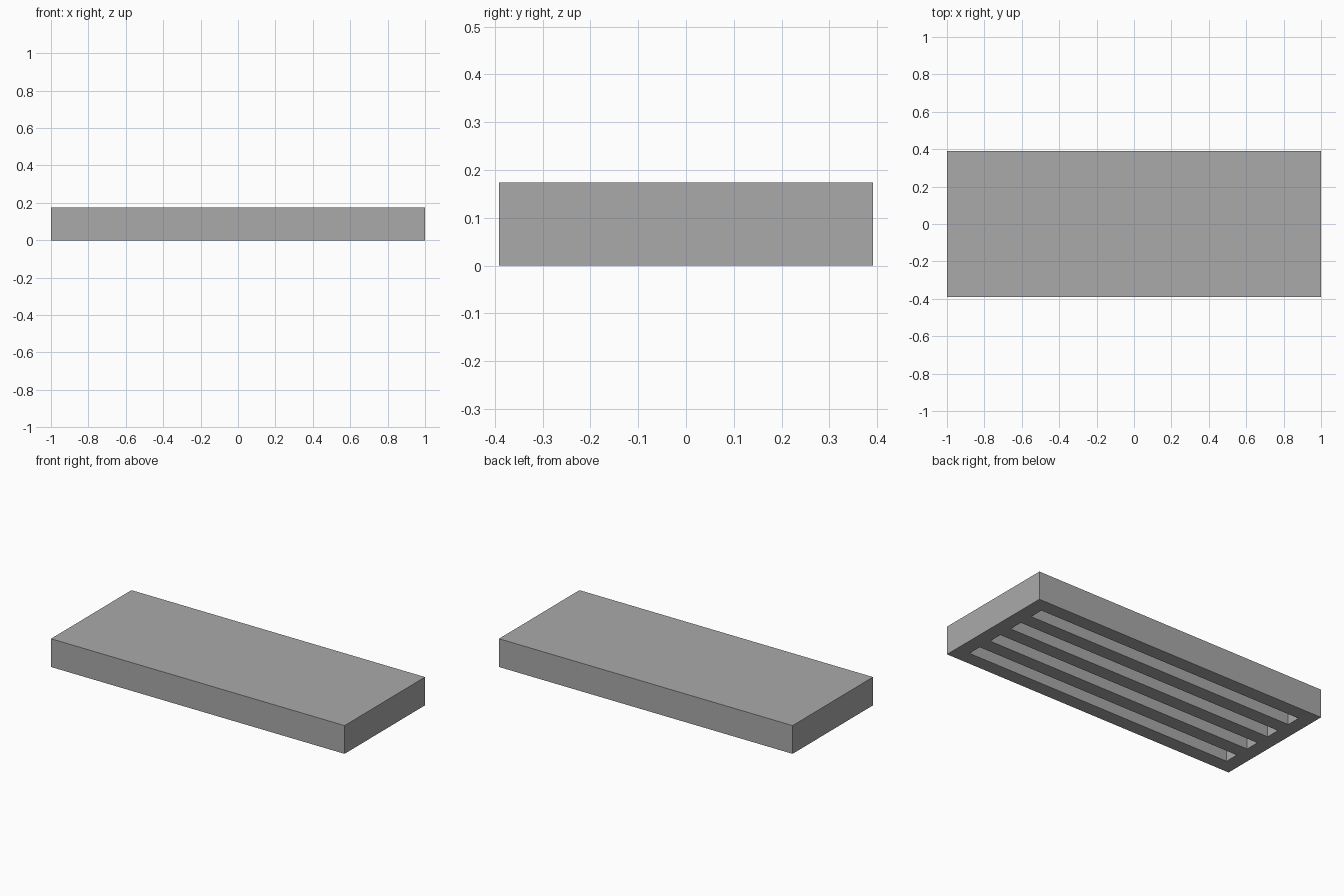
import bpy

default = bpy.data.objects.get("Cube")
if default:
    bpy.data.objects.remove(default, do_unlink=True)

# Proportions follow one square unit: 23 long, 9 deep, 2 high
U = 2 / 23


def box(name, size, centre):
    bpy.ops.mesh.primitive_cube_add(size=1, location=centre)
    obj = bpy.context.object
    obj.name = name
    obj.scale = size
    bpy.ops.object.transform_apply(location=True, rotation=False, scale=True)
    return obj


grey = bpy.data.materials.new("plain_grey")
grey.use_nodes = True
colour = (0.4, 0.4, 0.4, 1)
grey.diffuse_color = colour
grey.node_tree.nodes["Principled BSDF"].inputs["Base Color"].default_value = colour

# Solid slab
slab = box("slab", (23 * U, 9 * U, 2 * U), (0, 0, U))
slab.data.materials.append(grey)

# Four long grooves cut into the underside
for i in range(4):
    cutter = box("groove_cutter", (21 * U, U, 2 * U), (0, (2 * i - 3) * U, 0))
    cutter.hide_render = True
    cut = slab.modifiers.new("groove", "BOOLEAN")
    cut.operation = "DIFFERENCE"
    cut.solver = "EXACT"
    cut.object = cutter
    bpy.context.view_layer.objects.active = slab
    bpy.ops.object.modifier_apply(modifier=cut.name)
    bpy.data.objects.remove(cutter, do_unlink=True)

slab.data.shade_flat()
